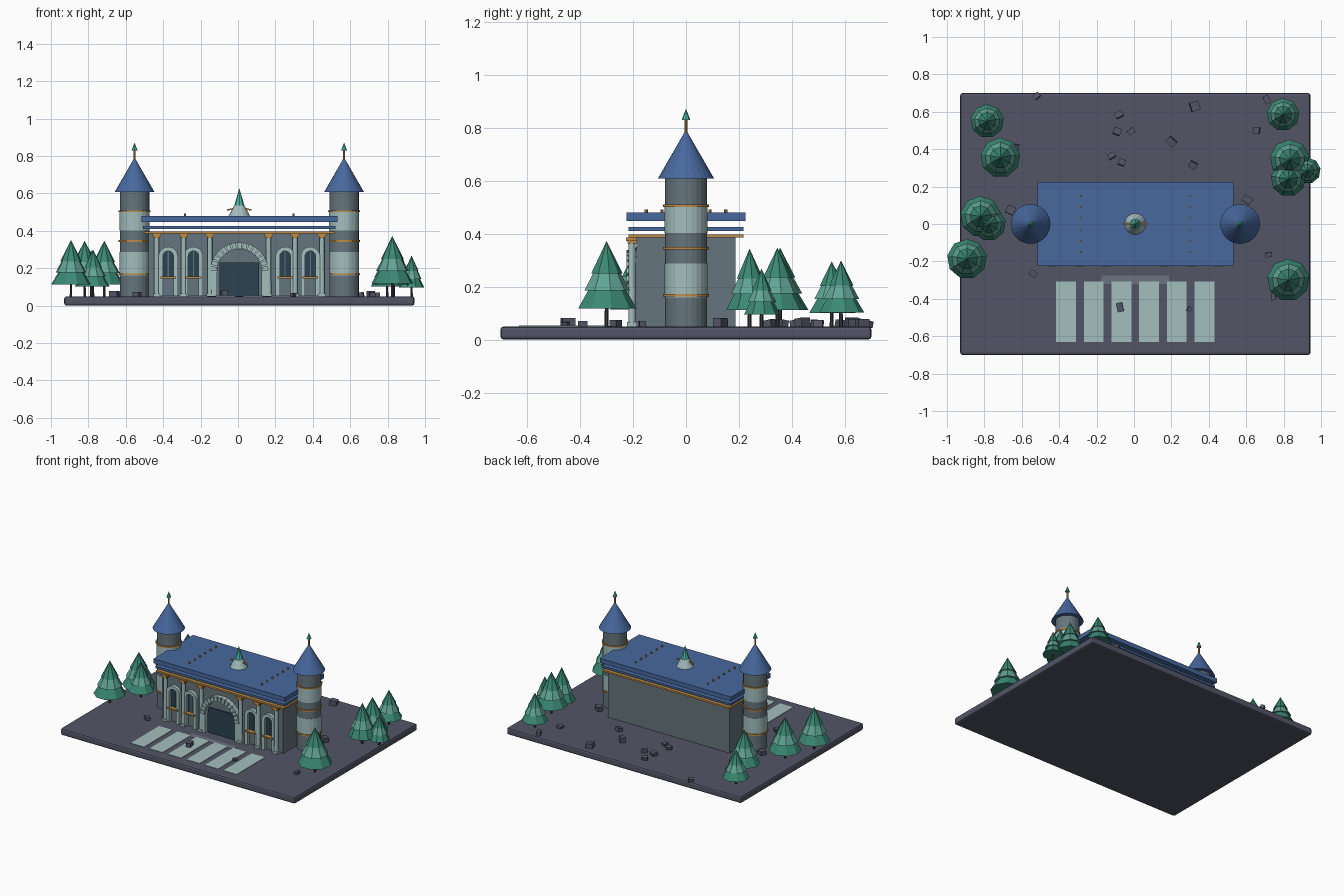
import bpy, bmesh, math, random
from mathutils import Matrix

if "Cube" in bpy.data.objects:
    bpy.data.objects.remove(bpy.data.objects["Cube"])

random.seed(4)
CX = 0.007          # centre line of the building
G = 0.05            # ground level


def mat(name, hexcode):
    m = bpy.data.materials.new(name)
    rgb = [int(hexcode[i:i + 2], 16) / 255 for i in (0, 2, 4)]
    m.diffuse_color = [((c + 0.055) / 1.055) ** 2.4 for c in rgb] + [1]
    m.use_nodes = True
    m.node_tree.nodes["Principled BSDF"].inputs["Base Color"].default_value = m.diffuse_color
    return m


SLATE = mat("slate", "525566")
STONE = mat("stone", "66757D")
PALE = mat("pale_stone", "A3BFBE")
BLUE = mat("blue_roof", "47689E")
GOLD = mat("gold", "BE8C46")
TEAL = mat("teal", "4DBBAA")
DARK = mat("dark_glass", "2C4250")
PINE = mat("pine", "3A8873")
PINE_LIGHT = mat("pine_light", "61A494")
BARK = mat("bark", "3D3A40")


def finish(name, bm, m):
    bmesh.ops.recalc_face_normals(bm, faces=bm.faces)
    me = bpy.data.meshes.new(name)
    bm.to_mesh(me)
    bm.free()
    me.materials.append(m)
    ob = bpy.data.objects.new(name, me)
    bpy.context.collection.objects.link(ob)
    return ob


def box(name, x, y, z, m, rot=None):
    """Box from (min, max) ranges, optionally turned about its centre."""
    bm = bmesh.new()
    bmesh.ops.create_cube(bm, size=1)
    bmesh.ops.scale(bm, vec=(x[1] - x[0], y[1] - y[0], z[1] - z[0]), verts=bm.verts)
    if rot:
        bmesh.ops.transform(bm, matrix=rot, verts=bm.verts)
    bmesh.ops.translate(bm, vec=(sum(x) / 2, sum(y) / 2, sum(z) / 2), verts=bm.verts)
    return finish(name, bm, m)


def cone(name, x, y, z0, z1, r0, r1, m, n=24):
    bm = bmesh.new()
    bmesh.ops.create_cone(bm, cap_ends=True, segments=n, radius1=r0, radius2=r1,
                          depth=z1 - z0, matrix=Matrix.Translation((x, y, (z0 + z1) / 2)))
    return finish(name, bm, m)


def prism(name, pts, y0, y1, m):
    """Outline in x-z pushed from y0 to y1."""
    bm = bmesh.new()
    a = [bm.verts.new((x, y0, z)) for x, z in pts]
    b = [bm.verts.new((x, y1, z)) for x, z in pts]
    bm.faces.new(a)
    bm.faces.new(b[::-1])
    for i in range(len(pts)):
        j = (i + 1) % len(pts)
        bm.faces.new((a[i], b[i], b[j], a[j]))
    return finish(name, bm, m)


def arch_line(x, r, z0, spring, n=16):
    curve = [(x + r * math.cos(math.pi * i / n), spring + r * math.sin(math.pi * i / n))
             for i in range(n + 1)]
    return [(x + r, z0)] + curve + [(x - r, z0)]


def arch(name, x, r_out, r_in, z0, spring, y0, y1, m):
    prism(name, arch_line(x, r_out, z0, spring) + arch_line(x, r_in, z0, spring)[::-1], y0, y1, m)


def slab(name, hx, hy, z0, z1, m):
    return box(name, (CX - hx, CX + hx), (-hy, hy), (z0, z1), m)


# Ground plate with rounded edges
base = slab("ground_plate", 0.936, 0.7, 0, G, SLATE)
bev = base.modifiers.new("bevel", "BEVEL")
bev.width, bev.segments = 0.012, 2

# Main hall with stacked roof slabs
slab("hall_body", 0.485, 0.187, G, 0.388, STONE)
slab("gold_cornice", 0.51, 0.217, 0.385, 0.397, GOLD)
slab("lower_roof_slab", 0.515, 0.217, 0.411, 0.426, BLUE)
slab("top_roof_slab", 0.524, 0.225, 0.448, 0.48, BLUE)

# Small gold studs on the roof
for sx in (-0.29, 0.29):
    for k in range(6):
        cone("roof_stud", CX + sx, -0.15 + 0.06 * k, 0.478, 0.492, 0.006, 0.006, GOLD, 8)

# Roof lantern with spike and cross arms
cone("lantern_base", CX, 0, 0.48, 0.535, 0.057, 0.028, PALE, 16)
cone("lantern_spike", CX, 0, 0.505, 0.628, 0.036, 0, TEAL, 8)
for s in (-1, 1):
    a, b = sorted((CX + s * 0.02, CX + s * 0.066))
    box("lantern_arm", (a, b), (-0.005, 0.005), (0.512, 0.52), GOLD,
        Matrix.Rotation(s * 0.2, 4, 'Y'))

# Round towers
for s in (-1, 1):
    tx = CX + s * 0.56
    levels = [G, 0.16, 0.287, 0.402, 0.505, 0.61]
    for i in range(5):
        cone("tower_drum", tx, 0, levels[i], levels[i + 1],
             0.081 if i % 2 else 0.079, 0.081 if i % 2 else 0.079, PALE if i % 2 else STONE)
    for z in (0.168, 0.345, 0.505):
        cone("tower_ring", tx, 0, z - 0.005, z + 0.005, 0.086, 0.086, GOLD)
    cone("tower_roof", tx, 0, 0.608, 0.782, 0.106, 0.006, BLUE)
    cone("tower_pole", tx, 0, 0.77, 0.835, 0.006, 0.006, GOLD, 8)
    cone("tower_tip", tx, 0, 0.83, 0.872, 0.016, 0, TEAL, 8)

# Facade columns with gold capitals
for s in (-1, 1):
    for d in (0.157, 0.298, 0.442):
        x = CX + s * d
        cone("column", x, -0.204, G, 0.372, 0.014, 0.013, PALE, 12)
        box("column_foot", (x - 0.018, x + 0.018), (-0.222, -0.18), (G, 0.066), PALE)
        box("capital_lower", (x - 0.017, x + 0.017), (-0.221, -0.18), (0.362, 0.373), GOLD)
        box("capital_upper", (x - 0.023, x + 0.023), (-0.226, -0.18), (0.373, 0.386), GOLD)

    # Arched windows
    for d in (0.245, 0.38):
        x = CX + s * d
        arch("window_frame", x, 0.051, 0.028, G, 0.264, -0.212, -0.18, PALE)
        prism("window_glass", arch_line(x, 0.029, 0.15, 0.264), -0.193, -0.18, DARK)
        box("window_mullion", (x - 0.003, x + 0.003), (-0.196, -0.18), (0.15, 0.29), STONE)
        box("window_sill", (x - 0.042, x + 0.042), (-0.222, -0.18), (0.146, 0.156), GOLD)

# Central portal with arch stones
arch("portal_arch", CX, 0.155, 0.118, G, 0.183, -0.216, -0.18, PALE)
for i in range(15):
    t = math.pi * (i + 0.5) / 15
    x, z = CX + 0.138 * math.cos(t), 0.183 + 0.138 * math.sin(t)
    box("arch_stone", (x - 0.017, x + 0.017), (-0.225, -0.2), (z - 0.011, z + 0.011), PALE,
        Matrix.Rotation(-t, 4, 'Y'))
box("portal_door", (CX - 0.106, CX + 0.106), (-0.197, -0.18), (G, 0.23), DARK)

# Threshold and crossing stripes
box("threshold", (CX - 0.18, CX + 0.18), (-0.322, -0.275), (G - 0.005, 0.0515),
    mat("threshold_grey", "6B7480"))
for i in range(6):
    x = CX + (i - 2.5) * 0.148
    box("crossing_stripe", (x - 0.053, x + 0.053), (-0.63, -0.307), (G - 0.005, 0.053), PALE)

# Pine trees: x, y, top height, radius
trees = [(-0.785, 0.55, 0.295, 0.09), (-0.715, 0.355, 0.347, 0.107), (-0.82, 0.04, 0.347, 0.11),
         (-0.775, 0.0, 0.3, 0.09), (-0.893, -0.187, 0.352, 0.107), (0.797, 0.585, 0.298, 0.088),
         (0.833, 0.345, 0.347, 0.107), (0.825, 0.24, 0.343, 0.094), (0.928, 0.285, 0.268, 0.07),
         (0.825, -0.3, 0.372, 0.114)]
for x, y, top, r in trees:
    h = top - G
    cone("tree_trunk", x, y, G - 0.01, G + 0.3 * h, 0.008, 0.006, BARK, 6)
    cone("tree_tier_low", x, y, G + 0.21 * h, G + 0.6 * h, r, 0.35 * r, PINE, 9)
    cone("tree_tier_mid", x, y, G + 0.42 * h, G + 0.8 * h, 0.78 * r, 0.2 * r, PINE_LIGHT, 9)
    cone("tree_tier_top", x, y, G + 0.62 * h, top, 0.54 * r, 0, PINE, 9)

# Scattered rocks: x, y, size
rocks = [(-.52, .685, .035), (-.08, .585, .04), (-.09, .495, .04), (-.015, .495, .04),
         (-.12, .365, .04), (-.065, .33, .035), (.2, .44, .05), (.325, .63, .05),
         (.315, .315, .04), (.71, .665, .045), (.655, .5, .035), (.605, .13, .05),
         (-.66, .075, .045), (-.54, -.265, .04), (-.075, -.445, .05), (.295, -.455, .03),
         (.72, -.165, .035), (.745, -.39, .035), (-.635, .41, .04)]
for x, y, s in rocks:
    turn = Matrix.Rotation(random.uniform(0, 3), 4, 'Z') @ Matrix.Rotation(random.uniform(-.25, .25), 4, 'X')
    w = s * random.uniform(0.6, 1) / 2
    box("rock", (x - s / 2, x + s / 2), (y - w, y + w), (G - 0.004, G - 0.004 + 0.7 * s), SLATE, turn)
